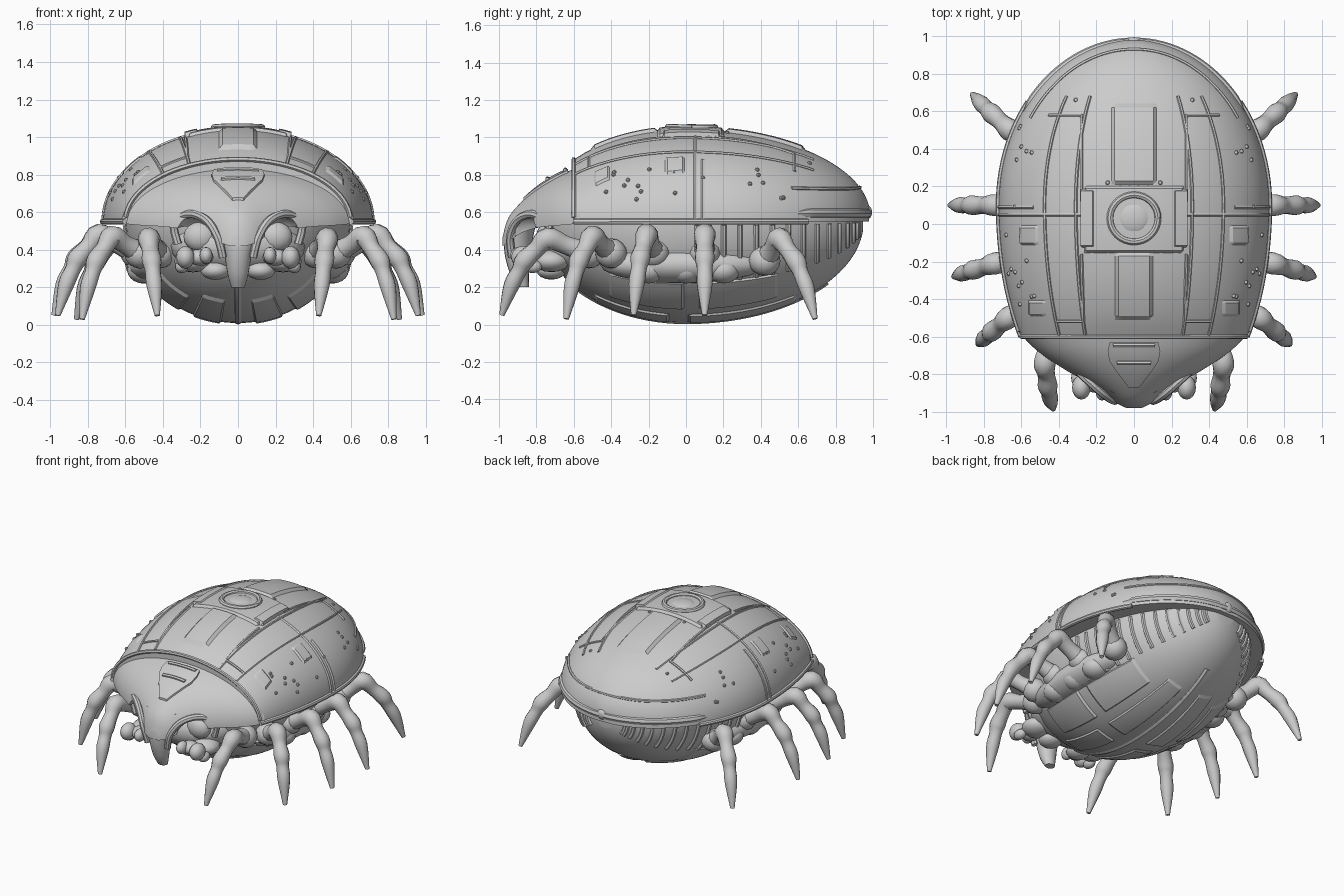
import bpy, bmesh, math, random
from mathutils import Vector, Matrix

if "Cube" in bpy.data.objects:
    bpy.data.objects.remove(bpy.data.objects["Cube"])
random.seed(4)
RIM = 0.55

# ---------- helpers ----------
def finish(name, bm, mirror=False, angle=40):
    bmesh.ops.recalc_face_normals(bm, faces=bm.faces)
    me = bpy.data.meshes.new(name)
    bm.to_mesh(me)
    bm.free()
    ob = bpy.data.objects.new(name, me)
    bpy.context.collection.objects.link(ob)
    bpy.ops.object.select_all(action='DESELECT')
    ob.select_set(True)
    bpy.context.view_layer.objects.active = ob
    bpy.ops.object.shade_smooth_by_angle(angle=math.radians(angle))
    if mirror:
        ob.modifiers.new("mirror", 'MIRROR')
    return ob

def add_loft(bm, rings):
    vs = [[bm.verts.new(p) for p in r] for r in rings]
    n = len(vs[0])
    for a, b in zip(vs, vs[1:]):
        for i in range(n):
            bm.faces.new((a[i], a[(i + 1) % n], b[(i + 1) % n], b[i]))
    bm.faces.new(vs[0][::-1])
    bm.faces.new(vs[-1])

def loft(name, rings):
    bm = bmesh.new()
    add_loft(bm, rings)
    return finish(name, bm)

def add_tube(bm, pts, radii, sides=8):
    pts = [Vector(p) for p in pts]
    rings, s = [], None
    for i, p in enumerate(pts):
        t = (pts[min(i + 1, len(pts) - 1)] - pts[max(i - 1, 0)]).normalized()
        s = t.orthogonal() if s is None else s - t * s.dot(t)   # carry the frame along, no twist
        s.normalize()
        u = s.cross(t)
        r = radii[i] if isinstance(radii, list) else radii
        rings.append([p + r * (s * math.cos(k * math.tau / sides) + u * math.sin(k * math.tau / sides))
                      for k in range(sides)])
    add_loft(bm, rings)

def part(name, tubes=(), balls=(), mirror=False, seg=16):
    """One object from tubes (points, radius, sides) and balls (centre, radii)."""
    bm = bmesh.new()
    for t in tubes:
        add_tube(bm, *t)
    for c, s in balls:
        m = Matrix.Translation(c) @ Matrix.Diagonal((*s, 1))
        bmesh.ops.create_uvsphere(bm, u_segments=seg, v_segments=seg // 2, radius=1, matrix=m)
    return finish(name, bm, mirror)

def spline(pts, n=6):
    """Catmull-Rom through points of any dimension."""
    P = [pts[0]] + list(pts) + [pts[-1]]
    out = []
    for i in range(1, len(P) - 2):
        for t in [k / n for k in range(n)]:
            out.append([0.5 * (2 * b + (c - a) * t + (2 * a - 5 * b + 4 * c - d) * t * t
                        + (3 * b - a - 3 * c + d) * t ** 3) for a, b, c, d in zip(*P[i - 1:i + 3])])
    return out + [list(pts[-1])]

def span(a, b, n):
    return [a + (b - a) * k / n for k in range(n + 1)]

def arc(v, c):
    return math.sqrt(max(0.0, 1 - (v / c) ** 2))

# ---------- body surfaces ----------
def W(y):
    return 0.72 * arc(y - 0.1, 0.882 if y > 0.1 else 1.266)

def shell_at(a, y, off=0.0):
    h = 0.03 + 0.465 * arc(y, 0.985 if y > 0 else 0.79)
    return Vector(((W(y) + off) * math.sin(a), y, RIM + (h + off) * math.cos(a)))

def on_shell(x, y, off=0.0):
    return shell_at(math.asin(max(-1, min(1, x / W(y)))), y, off)

def belly_at(a, y, off=0.0):
    k = arc(y, 0.95 if y > 0 else 0.78)
    return Vector(((0.6 * k + off) * math.sin(a), y, RIM - (0.54 * k + off) * math.cos(a)))

def patch(name, u0, u1, y0, y1, off, bevel=0.02, mirror=False, surf=on_shell):
    """Raised plate that follows a body surface."""
    bm = bmesh.new()
    us = [u0] + span(u0 + bevel, u1 - bevel, 8) + [u1]
    ys = [y0] + span(y0 + bevel, y1 - bevel, 8) + [y1]
    g = [[bm.verts.new(surf(u, y, -0.008 if u in (u0, u1) or y in (y0, y1) else off)) for u in us] for y in ys]
    for a, b in zip(g, g[1:]):
        for i in range(len(us) - 1):
            bm.faces.new((a[i], a[i + 1], b[i + 1], b[i]))
    return finish(name, bm, mirror, 25)

def path_on_shell(corners):
    return [on_shell(xa + (xb - xa) * t, ya + (yb - ya) * t)
            for (xa, ya), (xb, yb) in zip(corners, corners[1:]) for t in span(0, 0.96, 8)]

# ---------- main shell, belly, head ----------
A = span(-math.pi / 2, math.pi / 2, 48)
loft("upper_shell", [[shell_at(a, -0.6 + 1.578 * math.sin(t)) for a in A] for t in span(0, math.pi / 2, 44)])
loft("belly", [[belly_at(a, 0.085 + 0.86 * math.sin(t)) for a in A] for t in span(-math.pi / 2, math.pi / 2, 40)])
head = spline([(-0.57, 0.62, 0.84, 0.54), (-0.68, 0.51, 0.80, 0.53), (-0.78, 0.36, 0.74, 0.52),
               (-0.88, 0.19, 0.655, 0.49), (-0.95, 0.10, 0.57, 0.44), (-0.98, 0.04, 0.47, 0.42)], 4)
shield = loft("head_shell", [[(w * math.sin(a), y, b + (h - b) * math.cos(a)) for a in A] for y, w, h, b in head])

# Eye sockets scooped out of the head
cutter = part("socket_cutter", balls=[((0.235, -0.86, 0.48), (0.1, 0.14, 0.105))], mirror=True, seg=24)
cutter.hide_render = True
cutter.hide_viewport = True
cut = shield.modifiers.new("sockets", 'BOOLEAN')
cut.operation, cut.object = 'DIFFERENCE', cutter

# Snout keel hanging below the head
snout = spline([(0.60, 0.15, -0.85, 0.07), (0.5, 0.11, -0.89, 0.08), (0.38, 0.075, -0.90, 0.07),
                (0.27, 0.055, -0.89, 0.05), (0.2, 0.035, -0.87, 0.03)], 4)
loft("snout", [[(w * math.cos(t), yc + d * math.sin(t), z) for t in span(0, math.tau * 19 / 20, 19)]
               for z, w, yc, d in snout])

# Throat, brow arches, eyes and mouth feelers
part("throat", balls=[((0, -0.58, 0.42), (0.36, 0.24, 0.17))], seg=24)
brow = spline([(0.08, -0.93, 0.36), (0.11, -0.94, 0.47), (0.17, -0.90, 0.56), (0.26, -0.82, 0.59),
               (0.34, -0.74, 0.54), (0.32, -0.73, 0.43)], 5)
part("brow", [(brow, 0.022)], mirror=True)
part("eye", balls=[((0.2, -0.74, 0.47), (0.09, 0.06, 0.08))], mirror=True)
part("mouth_feelers", mirror=True, balls=[
    ((0.2, -0.84, 0.36), (0.07, 0.06, 0.045)), ((0.28, -0.87, 0.36), (0.05, 0.065, 0.06)),
    ((0.17, -0.89, 0.37), (0.035, 0.05, 0.045)), ((0.24, -0.72, 0.34), (0.1, 0.1, 0.06)),
    ((0.12, -0.72, 0.29), (0.08, 0.08, 0.05)), ((0.3, -0.82, 0.31), (0.035, 0.05, 0.035))])

# Tapered plate on the forehead with cross bars
def on_head(x, y, off):
    i = max(k for k in range(len(head) - 1) if head[k][0] >= y)
    t = (y - head[i][0]) / (head[i + 1][0] - head[i][0])
    w, h, b = [p + (q - p) * t for p, q in zip(head[i][1:], head[i + 1][1:])]
    return (x, y, b + (h - b) * arc(x, w) + off)

rows = [(-0.63, 0.13), (-0.68, 0.14), (-0.73, 0.13), (-0.79, 0.09), (-0.83, 0.06), (-0.87, 0.03)]
loft("forehead_plate", [[on_head(x, y, 0.014) for x in span(-w, w, 8)]
                        + [on_head(w, y, -0.03), on_head(-w, y, -0.03)] for y, w in rows])
part("forehead_bars", [([on_head(x, y, 0.014) for x in span(-w, w, 8)], 0.012, 6)
                       for y, w in [(-0.645, 0.11), (-0.74, 0.09)]])

# ---------- rims and seams ----------
deg = math.radians
part("shell_front_lip", [([shell_at(a, -0.6) for a in span(deg(-86), deg(86), 40)], 0.013, 6)])
part("side_rim", [([(W(y), y, RIM) for y in span(-0.6, 0.65, 24)], 0.016)], mirror=True)
th = span(deg(34), deg(146), 48)
part("rear_flange", [([(0.705 * math.cos(t), 0.1 + 0.865 * math.sin(t), 0.595) for t in th],
                      [0.028 * min(1, 0.4 + i / 4, 0.4 + (48 - i) / 4) for i in range(49)])],
     [((0, 0.965, 0.60), (0.04, 0.03, 0.04))])
part("rear_arc_seam", [([on_shell(0.665 * math.cos(t), 0.1 + 0.83 * math.sin(t)) for t in th], 0.01, 6)])
part("long_seams", [([shell_at(math.asin(u), y) for y in span(-0.59, 0.68, 40)], 0.009, 6)
                    for u in (0.66, 0.43)], mirror=True)
part("cross_seam", [([shell_at(a, y, -0.003) for a in span(deg(89), deg(e), 20)], 0.011, 6)
                    for y, e in [(0.05, 22), (0.09, 48)]], mirror=True)

# ---------- raised panels on the back ----------
patch("centre_platform", -0.27, 0.27, -0.16, 0.21, 0.016)
patch("rear_spine_pad", -0.13, 0.13, 0.2, 0.65, 0.018, 0.03)
patch("front_spine_pad", -0.11, 0.11, -0.52, -0.14, 0.018, 0.03)
patch("platform_wing", 0.2, 0.29, -0.13, 0.19, 0.024, 0.015, True)
patch("side_panel", 0.5, 0.62, -0.12, 0.0, 0.01, 0.02, True)
patch("front_side_panel", 0.46, 0.57, -0.5, -0.4, 0.01, 0.02, True)
part("panel_frames", [(path_on_shell(c), 0.009, 6) for c in (
    [(0.28, 0.12), (0.28, 0.58), (0.46, 0.58)], [(0.28, -0.16), (0.27, -0.52), (0.42, -0.52)])], mirror=True)
part("centre_hatch", [([on_shell(0.125 * math.cos(t), 0.03 + 0.125 * math.sin(t), 0.014)
                        for t in span(0, math.tau, 32)], 0.018)],
     [((0, 0.03, 1.04), (0.09, 0.09, 0.032))], seg=24)

# Rivets scattered over the shell
spots = [(0.31, 0.66), (0.14, 0.22), (0.24, 0.18), (0.24, -0.12)]
for y in [random.uniform(-0.5, 0.6) for k in range(18)]:
    spots.append((W(y) * random.uniform(0.78, 0.98), y))
part("rivets", balls=[(on_shell(x, y), (0.012,) * 3) for x, y in spots], mirror=True, seg=8)

# ---------- underside: ribs, hull plates, keel, side pods ----------
part("belly_ribs", [([belly_at(a, 0.06 + 0.86 * math.sin(t) ** 1.2, 0.002) for a in span(deg(88), deg(54), 8)],
                     0.014, 6) for t in span(0, math.pi / 2, 14)], mirror=True)
for i, (a0, a1, y0, y1) in enumerate([(30, 54, -0.42, 0.0), (30, 54, 0.06, 0.5), (8, 24, -0.5, -0.08),
                                      (8, 24, 0.0, 0.6)]):
    patch(f"hull_plate_{i + 1}", deg(a0), deg(a1), y0, y1, 0.01, 0.025, True, belly_at)
part("belly_keel", [([belly_at(0, y, -0.016) for y in span(-0.6, 0.75, 30)], 0.024)])
part("side_pod", balls=[((0.46, -0.02, 0.32), (0.14, 0.44, 0.1))]
     + [((0.5, y, 0.29), (0.09, 0.09, 0.07)) for y in (-0.2, 0.0, 0.2)], mirror=True, seg=20)

# ---------- legs: hip ball, knee and two swollen joints ----------
legs = [((0.42, -0.52, 0.38), (0.475, -0.74, 0.46), (0.43, -0.985, 0.05)),
        ((0.52, -0.40, 0.38), (0.67, -0.50, 0.47), (0.83, -0.64, 0.03)),
        ((0.54, -0.17, 0.38), (0.74, -0.21, 0.48), (0.96, -0.28, 0.05)),
        ((0.54, 0.10, 0.38), (0.74, 0.10, 0.48), (0.98, 0.10, 0.05)),
        ((0.52, 0.42, 0.34), (0.66, 0.50, 0.46), (0.86, 0.69, 0.03))]
for i, leg in enumerate(legs):
    b, k, t = map(Vector, leg)
    out = Vector((t.x - b.x, t.y - b.y, 0)).normalized()
    bend = out * 0.035 + Vector((0, 0, 0.03))
    m1, m2 = k.lerp(t, 0.36) + bend, k.lerp(t, 0.68) + bend * 0.8
    path = spline([(*b, 0.065), (*b.lerp(k, 0.55), 0.05), (*k, 0.06), (*k.lerp(m1, 0.5), 0.046),
                   (*m1, 0.053), (*m1.lerp(m2, 0.4), 0.042), (*m2, 0.042), (*t, 0.014)], 4)
    part(f"leg_{i + 1}", [([p[:3] for p in path], [p[3] for p in path], 12)], [(b, (0.085, 0.085, 0.08))], True)
